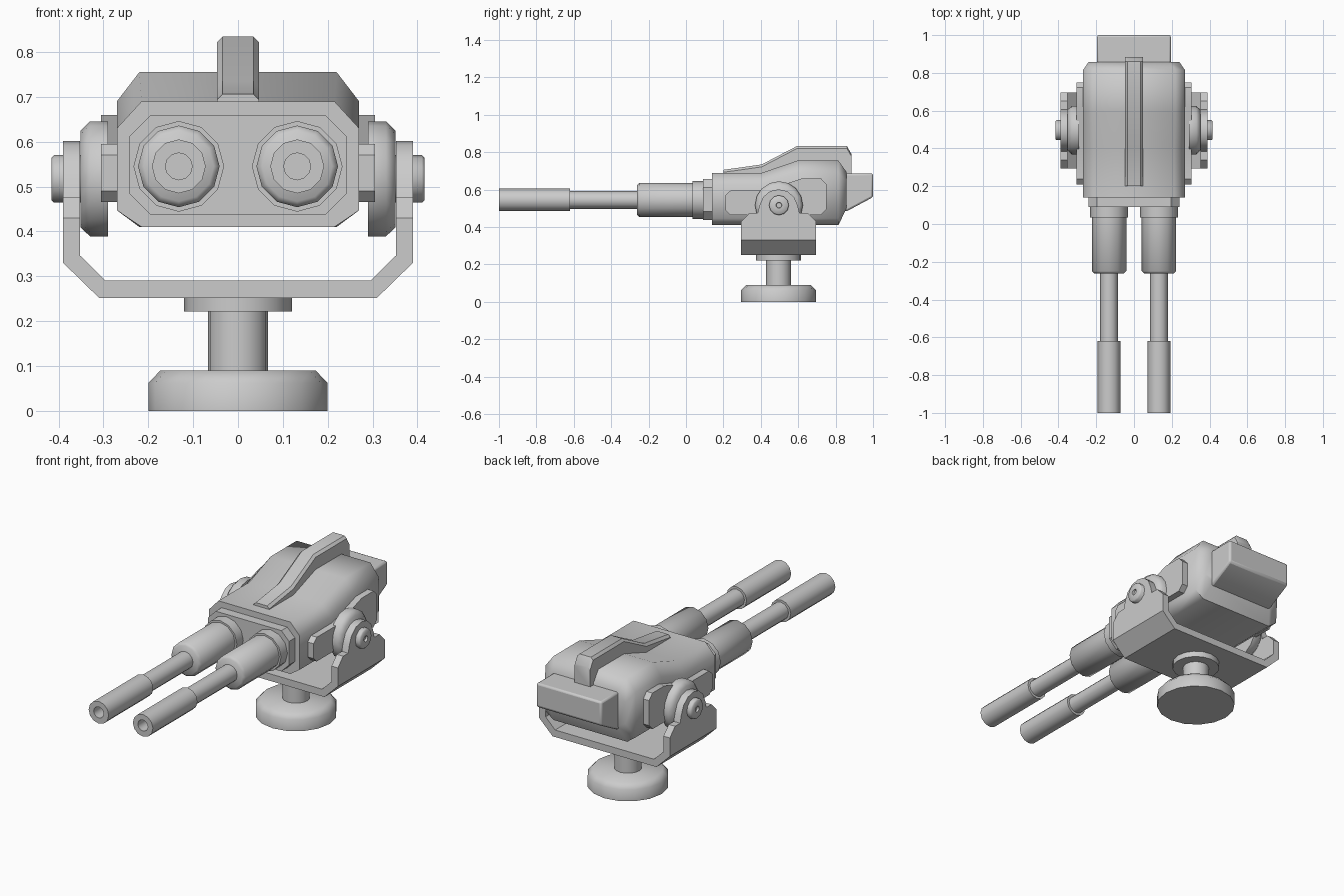
import bpy, bmesh, math
from mathutils import Vector

if "Cube" in bpy.data.objects:
    bpy.data.objects.remove(bpy.data.objects["Cube"])


def finish(name, bm, angle=50, bevel=0.0, segments=2):
    bmesh.ops.remove_doubles(bm, verts=bm.verts, dist=1e-5)
    bmesh.ops.recalc_face_normals(bm, faces=bm.faces)
    me = bpy.data.meshes.new(name)
    bm.to_mesh(me)
    bm.free()
    ob = bpy.data.objects.new(name, me)
    bpy.context.collection.objects.link(ob)
    if bevel:
        mod = ob.modifiers.new("bevel", 'BEVEL')
        mod.width, mod.segments, mod.limit_method = bevel, segments, 'ANGLE'
    bpy.ops.object.select_all(action='DESELECT')
    ob.select_set(True)
    bpy.context.view_layer.objects.active = ob
    bpy.ops.object.shade_smooth_by_angle(angle=math.radians(angle))
    return ob


def loft(name, rings, **kw):
    """Skin a list of equal-length rings and cap both ends."""
    bm = bmesh.new()
    rows = [[bm.verts.new(p) for p in ring] for ring in rings]
    n = len(rows[0])
    for a, b in zip(rows, rows[1:]):
        for i in range(n):
            j = (i + 1) % n
            bm.faces.new((a[i], a[j], b[j], b[i]))
    bm.faces.new(rows[0])
    bm.faces.new(rows[-1])
    return finish(name, bm, **kw)


def prism(name, pts, axis, a, b, **kw):
    """Extrude a 2D profile: (y,z) along x or (x,z) along y."""
    def at(p, t):
        return (t, p[0], p[1]) if axis == 'x' else (p[0], t, p[1])
    return loft(name, [[at(p, a) for p in pts], [at(p, b) for p in pts]], **kw)


def lathe(name, profile, axis, centre, n=16, **kw):
    """Revolve (radius, position) pairs about an axis through centre."""
    k = 'xyz'.index(axis)
    u, v = [i for i in range(3) if i != k]
    rings = []
    for r, t in profile:
        ring = []
        for i in range(n):
            p = Vector(centre)
            a = 2 * math.pi * i / n
            p[k] += t
            p[u] += r * math.cos(a)
            p[v] += r * math.sin(a)
            ring.append(p)
        rings.append(ring)
    return loft(name, rings, **kw)


def octagon(w, z0, z1, cx, cb, ct):
    """Chamfered rectangle: half width, bottom, top and chamfer sizes."""
    return [(w - cx, z0), (w, z0 + cb), (w, z1 - ct), (w - cx, z1),
            (cx - w, z1), (-w, z1 - ct), (-w, z0 + cb), (cx - w, z0)]


# pedestal: foot, post and flange
lathe("foot", [(0.2, 0), (0.2, 0.062), (0.173, 0.09)], 'z', (0, 0.495, 0))
lathe("post", [(0.067, 0.08), (0.067, 0.225)], 'z', (0, 0.495, 0))
lathe("flange", [(0.12, 0.221), (0.12, 0.253)], 'z', (0, 0.495, 0))

# U-shaped yoke: folded base and two shaped arms
half = [(0.31, 0.252), (0.39, 0.33), (0.39, 0.36), (0.352, 0.36), (0.352, 0.346), (0.295, 0.29)]
prism("yoke_base", half + [(-x, z) for x, z in reversed(half)], 'y', 0.295, 0.695, angle=30)
arm = [(-0.2, 0.36), (-0.2, 0.43), (-0.155, 0.476), (-0.112, 0.476), (-0.102, 0.515),
       (-0.083, 0.56), (-0.046, 0.592)]
arm = [(0.495 + y, z) for y, z in arm + [(0, 0.602)] + [(-y, z) for y, z in reversed(arm)]]
panel = [(0.21, 0.49), (0.235, 0.465), (0.72, 0.465), (0.75, 0.495), (0.75, 0.63),
         (0.722, 0.66), (0.62, 0.66), (0.42, 0.595), (0.238, 0.595), (0.21, 0.57)]

for s, side in ((-1, "left"), (1, "right")):
    prism("yoke_arm_" + side, arm, 'x', s * 0.352, s * 0.39, angle=30)
    # pivot disc, pin and the raised panel on the body flank
    c = (0, 0.497, 0.517)
    lathe("pivot_disc_" + side, [(0.128, s * 0.29), (0.128, s * 0.33), (0.108, s * 0.351)], 'x', c)
    lathe("pivot_pin_" + side, [(0.053, s * 0.34), (0.053, s * 0.41), (0.047, s * 0.416),
                                (0.016, s * 0.416), (0.014, s * 0.405)], 'x', c, 12)
    prism("side_panel_" + side, panel, 'x', s * 0.25, s * 0.305, angle=30)

    # barrel set
    b = (s * 0.132, 0, 0.545)
    lathe("barrel_collar_" + side, [(0.101, 0.10), (0.101, 0.035)], 'y', b, 12)
    lathe("barrel_sleeve_" + side, [(0.091, 0.05), (0.091, -0.25), (0.078, -0.262)], 'y', b, 12)
    lathe("barrel_" + side, [(0.047, -0.25), (0.047, -0.63)], 'y', b, 12)
    lathe("muzzle_" + side, [(0.06, -0.62), (0.06, -1.0), (0.03, -1.0), (0.03, -0.93)], 'y', b, 12)

# main body, lofted front to back
stations = [(0.14, 0.27, 0.41, 0.69, 0.055, 0.037, 0.06),
            (0.405, 0.27, 0.41, 0.69, 0.055, 0.037, 0.06),
            (0.595, 0.27, 0.41, 0.755, 0.05, 0.037, 0.065),
            (0.815, 0.27, 0.41, 0.755, 0.05, 0.037, 0.065),
            (0.858, 0.24, 0.5, 0.695, 0.05, 0.03, 0.05)]
loft("body", [[(x, st[0], z) for x, z in octagon(*st[1:])] for st in stations], angle=62)

# front plate behind the barrels
prism("front_plate", octagon(0.242, 0.438, 0.658, 0.046, 0.046, 0.046), 'y', 0.09, 0.15, angle=30)

# rear block with sloping underside
prism("rear_block", [(0.8, 0.687), (1.0, 0.687), (1.0, 0.56), (0.86, 0.485), (0.8, 0.485)],
      'x', -0.195, 0.195, bevel=0.01, angle=40)

# top ridge, chamfered along its upper edges
ridge = [(0.2, 0.706), (0.405, 0.735), (0.595, 0.834), (0.86, 0.834), (0.885, 0.79)]
rings = []
for y, z in ridge:
    rings.append([(0.047, y, 0.68), (0.047, y, z - 0.013), (0.034, y, z),
                  (-0.034, y, z), (-0.047, y, z - 0.013), (-0.047, y, 0.68)])
loft("top_ridge", rings, angle=35)
